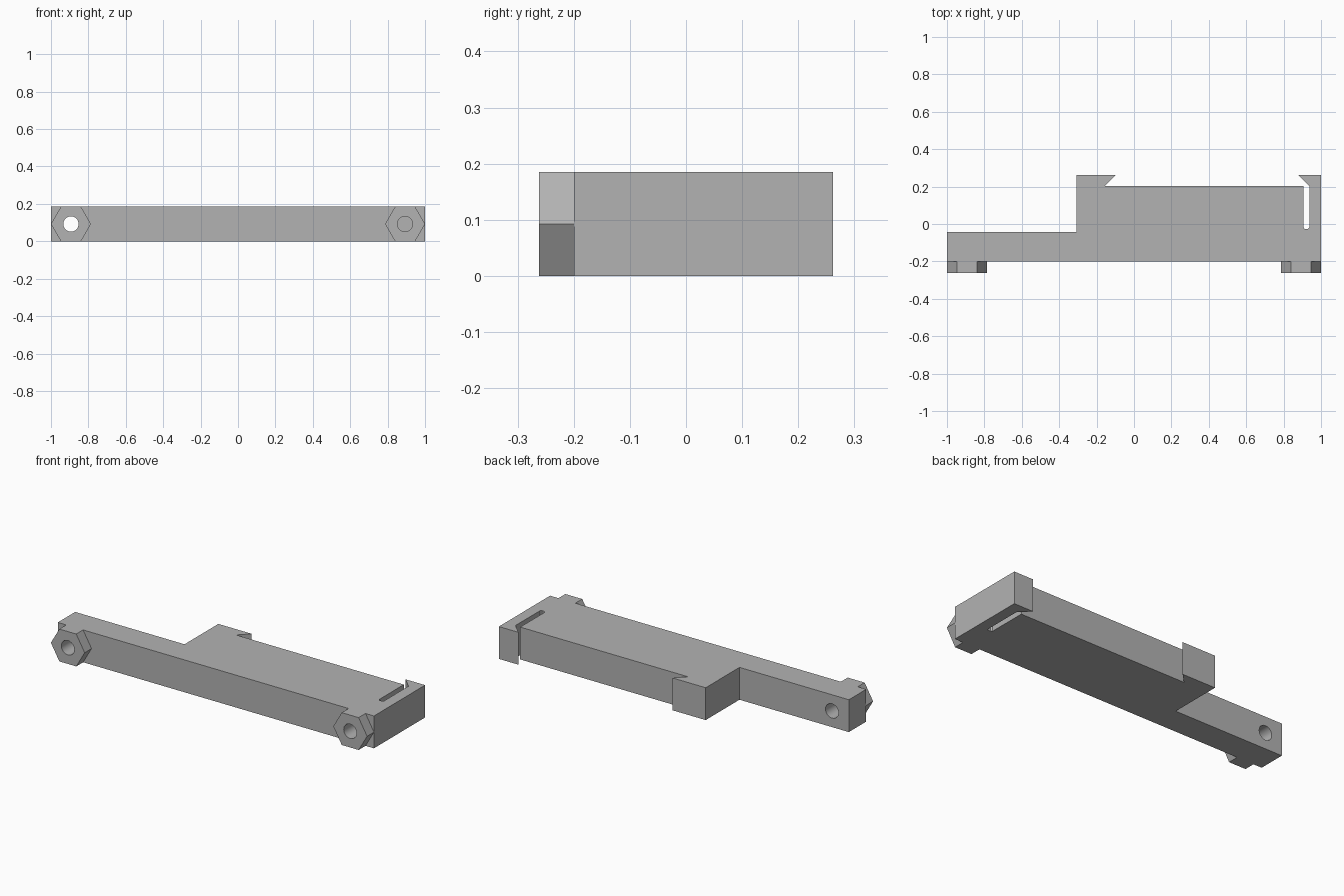
import bpy, bmesh, math
from mathutils import Matrix, Vector

if "Cube" in bpy.data.objects:
    bpy.data.objects.remove(bpy.data.objects["Cube"], do_unlink=True)

HEIGHT = 0.185
MID = HEIGHT / 2
FRONT, BACK = -0.262, 0.262
BODY_FRONT = -0.2
NUT_RADIUS = HEIGHT / math.sqrt(3)
NUT_X = 1 - NUT_RADIUS
ARM_BACK = -0.043

grey = bpy.data.materials.new("plain grey")
grey.use_nodes = True
grey.diffuse_color = (0.45, 0.45, 0.45, 1)
grey.node_tree.nodes["Principled BSDF"].inputs["Base Color"].default_value = (0.45, 0.45, 0.45, 1)


def finish(name, bm):
    bmesh.ops.recalc_face_normals(bm, faces=bm.faces)
    mesh = bpy.data.meshes.new(name)
    bm.to_mesh(mesh)
    bm.free()
    mesh.materials.append(grey)
    obj = bpy.data.objects.new(name, mesh)
    bpy.context.collection.objects.link(obj)
    return obj


def extruded(name, outline):
    """Outline in plan, raised to the full height."""
    bm = bmesh.new()
    face = bm.faces.new([bm.verts.new((x, y, 0)) for x, y in outline])
    top = bmesh.ops.extrude_face_region(bm, geom=[face])["geom"]
    verts = [v for v in top if isinstance(v, bmesh.types.BMVert)]
    bmesh.ops.translate(bm, verts=verts, vec=Vector((0, 0, HEIGHT)))
    return finish(name, bm)


def prism(name, sides, radius, x, y0, y1):
    """Prism lying along y."""
    bm = bmesh.new()
    place = Matrix.Translation((x, (y0 + y1) / 2, MID)) @ Matrix.Rotation(math.pi / 2, 4, "X")
    bmesh.ops.create_cone(bm, cap_ends=True, segments=sides, radius1=radius,
                          radius2=radius, depth=y1 - y0, matrix=place)
    # Put two of the hexagon's corners at its left and right
    if sides == 6:
        corner = max(bm.verts, key=lambda v: v.co.x).co
        if corner.x < x + radius * 0.99:
            bmesh.ops.rotate(bm, verts=bm.verts, cent=(x, 0, MID),
                             matrix=Matrix.Rotation(math.pi / 6, 3, "Y"))
    return finish(name, bm)


def combine(target, tool, operation):
    mod = target.modifiers.new(operation, "BOOLEAN")
    mod.operation = operation
    mod.solver = "EXACT"
    mod.object = tool
    bpy.context.view_layer.objects.active = target
    bpy.ops.object.modifier_apply(modifier=mod.name)
    bpy.data.objects.remove(tool, do_unlink=True)


# Plate with side arm, two hooks and the slot behind the spring clip
outline = [
    (-1, BODY_FRONT), (1, BODY_FRONT), (1, BACK), (0.877, BACK), (0.937, 0.202),
    (0.937, -0.018), (0.93, -0.026), (0.913, -0.026), (0.906, -0.018),
    (0.906, 0.204), (-0.155, 0.204), (-0.097, BACK), (-0.308, BACK),
    (-0.308, ARM_BACK), (-1, ARM_BACK),
]
body = extruded("clip_body", outline)

# Hexagonal bosses on the front
for side in (-1, 1):
    combine(body, prism("boss", 6, NUT_RADIUS, side * NUT_X, FRONT, BODY_FRONT), "UNION")

# Bolt holes: open through the arm, blind at the clip end
for side, end in ((-1, 0), (1, ARM_BACK)):
    combine(body, prism("bore", 32, 0.041, side * NUT_X, FRONT - 0.05, end), "DIFFERENCE")

bpy.ops.object.select_all(action="DESELECT")
body.select_set(True)
bpy.context.view_layer.objects.active = body
bpy.ops.object.shade_smooth_by_angle(angle=math.radians(25))
